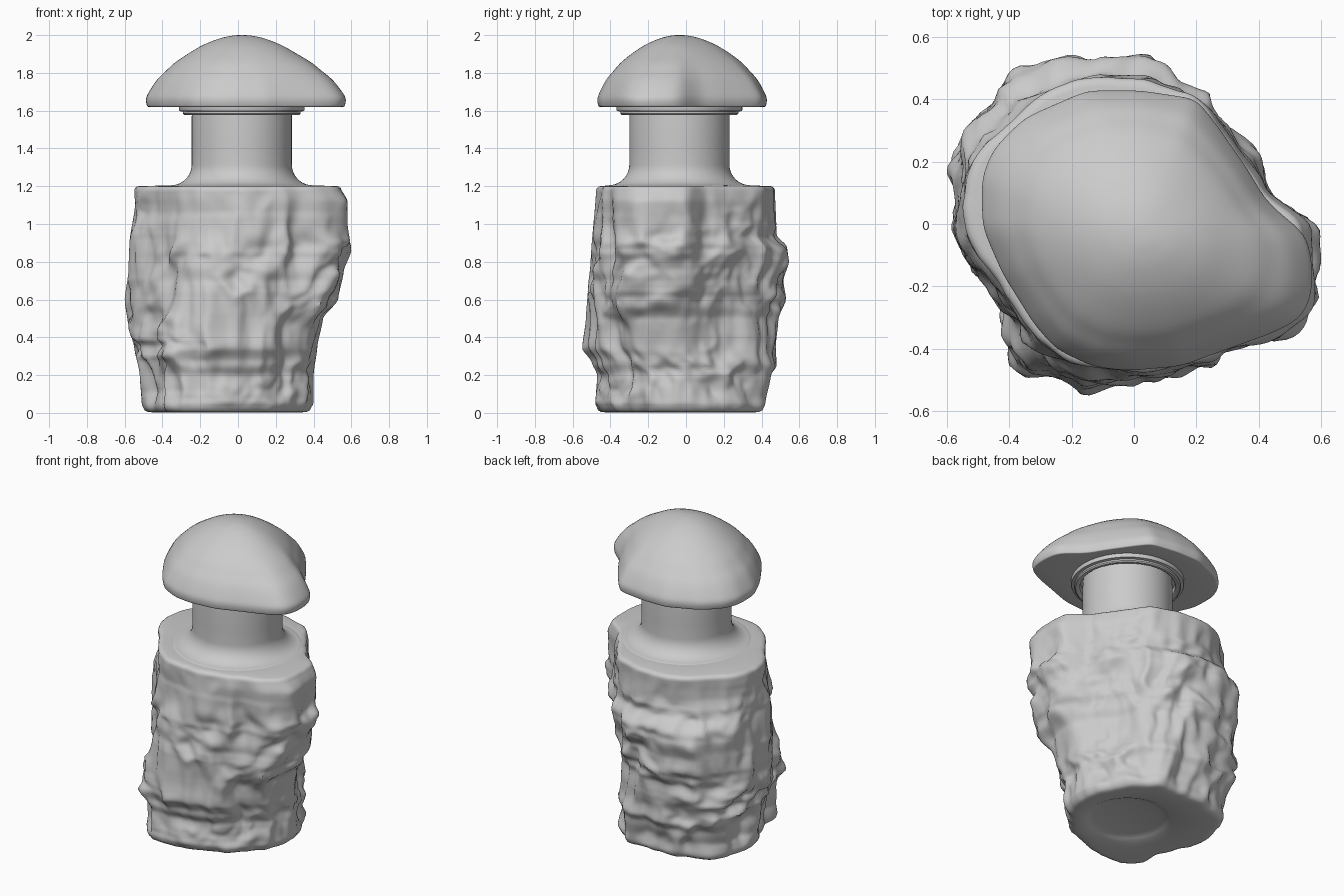
import bpy, math
from mathutils import Vector, noise

if "Cube" in bpy.data.objects:
    bpy.data.objects.remove(bpy.data.objects["Cube"])

CX, CY = 0.02, -0.035          # neck axis
N = 180                        # points around each ring


def lerp_table(table, z):
    for (z0, v0), (z1, v1) in zip(table, table[1:]):
        if z <= z1:
            t = max(0, (z - z0) / (z1 - z0))
            t = t * t * (3 - 2 * t) * 0.5 + t * 0.5
            return v0 + (v1 - v0) * t
    return table[-1][1]


def polar(points, blur):
    """Radius at N angles of a closed outline around the origin, blurred to round corners."""
    rad = []
    for i in range(N):
        a = 2 * math.pi * i / N
        d = Vector((math.cos(a), math.sin(a)))
        best = 0
        for p, q in zip(points, points[1:] + points[:1]):
            e = Vector(q) - Vector(p)
            den = d.x * e.y - d.y * e.x
            if abs(den) < 1e-9:
                continue
            r = (p[0] * e.y - p[1] * e.x) / den
            s = (p[0] * d.y - p[1] * d.x) / den
            if r > 0 and -1e-6 <= s <= 1 + 1e-6:
                best = max(best, r)
        rad.append(best)
    for _ in range(blur):
        rad = [(rad[i - 1] + 2 * rad[i] + rad[(i + 1) % N]) / 4 for i in range(N)]
    return rad


def circle(r, z, cx=CX, cy=CY):
    return [(cx + r * math.cos(2 * math.pi * i / N), cy + r * math.sin(2 * math.pi * i / N), z)
            for i in range(N)]


def loft(name, rings, closed=False, angle=40):
    verts = [v for ring in rings for v in ring]
    faces = []
    m = len(rings)
    for k in range(m if closed else m - 1):
        for i in range(N):
            j, k2 = (i + 1) % N, (k + 1) % m
            faces.append((k * N + i, k * N + j, k2 * N + j, k2 * N + i))
    if not closed:
        faces.append(tuple(reversed(range(N))))
        faces.append(tuple(range((m - 1) * N, m * N)))
    me = bpy.data.meshes.new(name)
    me.from_pydata(verts, [], faces)
    ob = bpy.data.objects.new(name, me)
    bpy.context.collection.objects.link(ob)
    bpy.ops.object.select_all(action='DESELECT')
    ob.select_set(True)
    bpy.context.view_layer.objects.active = ob
    bpy.ops.object.shade_smooth_by_angle(angle=math.radians(angle))
    return ob


# Rock body: three outlines blended upwards, roughened, fitted to the side silhouettes
base = polar([(.37, -.12), (.37, .1), (.26, .28), (.15, .4), (-.15, .4), (-.4, .33), (-.47, .15),
              (-.47, -.05), (-.38, -.25), (-.36, -.44), (-.2, -.46), (0, -.43), (.2, -.34)], 4)
mid = polar([(.57, .02), (.6, -.1), (.57, -.34), (.45, -.37), (.3, -.42), (.15, -.49), (-.05, -.53),
             (-.2, -.51), (-.34, -.43), (-.37, -.34), (-.46, -.2), (-.58, -.06), (-.57, .05),
             (-.6, .22), (-.52, .33), (-.4, .5), (-.3, .52), (-.1, .55), (.1, .49), (.26, .39),
             (.33, .28), (.4, .18), (.47, .08)], 4)
top = polar([(.55, .03), (.57, -.1), (.55, -.29), (.44, -.36), (.2, -.45), (0, -.48), (-.2, -.45),
             (-.32, -.36), (-.43, -.2), (-.54, -.03), (-.55, .07), (-.51, .22), (-.3, .42),
             (-.17, .47), (0, .47), (.2, .42), (.28, .32), (.38, .18), (.46, .07)], 4)

left = [(0, .49), (.05, .51), (.2, .52), (.35, .55), (.45, .58), (.6, .6), (.75, .58), (.9, .575),
        (1.1, .545), (1.2, .55)]
right = [(0, .37), (.05, .4), (.2, .4), (.35, .42), (.5, .45), (.6, .53), (.75, .56), (.86, .6),
         (1, .58), (1.12, .58), (1.2, .54)]
front = [(0, .46), (.05, .48), (.2, .47), (.27, .5), (.34, .55), (.5, .53), (.65, .52), (.8, .505),
         (1.2, .475)]
back = [(0, .4), (.05, .42), (.2, .45), (.25, .48), (.35, .475), (.5, .49), (.6, .53), (.7, .515),
        (.8, .545), (.88, .535), (.94, .48), (1.2, .47)]


def rough(p):
    warp = noise.noise(p * 3 + Vector((7, 2, 5)))
    q = Vector((p.x * 6, p.y * 6, p.z * 3.6 + warp))
    chips = 0.5 - abs(noise.noise(q)) * 1.6
    return 0.032 * chips + 0.035 * noise.noise(q * 1.3 + Vector((3, 9, 1))) \
        + 0.014 * noise.noise(q * 2.9)


def body_ring(z):
    wb = lerp_table([(0, 1), (.2, .85), (.4, .45), (.62, 0), (1.2, 0)], z)
    wt = lerp_table([(0, 0), (.65, 0), (1.05, .9), (1.2, 1)], z)
    fade = lerp_table([(0, .25), (.12, 1), (.9, 1), (1.12, .45), (1.2, .15)], z)
    pts = []
    for i in range(N):
        a = 2 * math.pi * i / N
        r = wb * base[i] + wt * top[i] + (1 - wb - wt) * mid[i]
        d = Vector((math.cos(a), math.sin(a), 0))
        r += fade * rough(d * r + Vector((0, 0, z)))
        pts.append(d * r)
    sx0, sx1 = lerp_table(left, z) / -min(p.x for p in pts), lerp_table(right, z) / max(p.x for p in pts)
    sy0, sy1 = lerp_table(front, z) / -min(p.y for p in pts), lerp_table(back, z) / max(p.y for p in pts)
    return [Vector((p.x * (sx0 if p.x < 0 else sx1), p.y * (sy0 if p.y < 0 else sy1), z)) for p in pts]


def inset(ring, d, z):
    return [Vector((p.x, p.y, 0)) * (1 - d / Vector((p.x, p.y)).length) + Vector((0, 0, z)) for p in ring]


low, high = body_ring(.03), body_ring(1.18)
rings = [circle(.2, .025), circle(.235, .015), circle(.26, .003), inset(low, .05, .003),
         inset(low, .025, .005), inset(low, .008, .014)]
rings += [body_ring(.03 + 1.15 * k / 90) for k in range(91)]
rings += [inset(high, .004, 1.19), inset(high, .014, 1.198), inset(high, .03, 1.202), circle(.38, 1.203)]
loft("rock_body", rings, angle=60)

# Neck with a flared foot
neck = [circle(.39, 1.195)]
for k in range(11):
    a = math.pi / 2 * k / 10
    neck.append(circle(.375 - .11 * math.sin(a), 1.315 - .11 * math.cos(a)))
neck += [circle(.265, 1.4), circle(.265, 1.57), circle(.26, 1.64)]
loft("neck", neck)

# Collar ring under the cap
loft("collar", [circle(r, z) for r, z in [(.28, 1.63), (.28, 1.585), (.29, 1.578), (.305, 1.578), (.312, 1.585),
                                          (.312, 1.595), (.33, 1.598), (.333, 1.605), (.333, 1.63)]], closed=True)

# Domed cap that follows the rock outline at its rim
rim_pts = [(.55, -.03), (.57, -.12), (.57, -.22), (.54, -.3), (.44, -.35), (.3, -.4), (.15, -.455),
           (-.02, -.47), (-.13, -.457), (-.25, -.4), (-.32, -.32), (-.42, -.16), (-.485, -.01),
           (-.487, .15), (-.45, .24), (-.35, .34), (-.15, .427), (.02, .427), (.2, .4), (.27, .31),
           (.36, .18), (.42, .08), (.48, .02)]
rim_pts = [(x - CX, y - CY) for x, y in rim_pts]
rim, soft = polar(rim_pts, 5), polar(rim_pts, 250)


def cap_ring(f, z):
    w = max(0, min(1, (f - .55) / .45)) if z > 1.65 else 1
    out = []
    for i in range(N):
        a = 2 * math.pi * i / N
        r = f * (w * rim[i] + (1 - w) * soft[i])
        out.append((CX + r * math.cos(a), CY + r * math.sin(a), z))
    return out


dome = [(.97, 1.62), (.99, 1.626), (1, 1.66), (.975, 1.695), (.895, 1.76), (.8, 1.81), (.68, 1.865),
        (.45, 1.938), (.25, 1.98), (.1, 1.997), (.01, 2.0)]
prof = []
for k in range(len(dome) - 1):
    p0, p1, p2, p3 = [Vector(dome[max(0, min(len(dome) - 1, k + o))]) for o in (-1, 0, 1, 2)]
    for s in range(4):
        t = s / 4
        prof.append(.5 * (2 * p1 + (p2 - p0) * t + (2 * p0 - 5 * p1 + 4 * p2 - p3) * t * t
                          + (3 * p1 - p0 - 3 * p2 + p3) * t ** 3))
prof.append(Vector(dome[-1]))
cap = [circle(.26, 1.625), circle(.34, 1.622)] + [cap_ring(p.x, p.y) for p in prof]
loft("cap", cap, angle=50)
